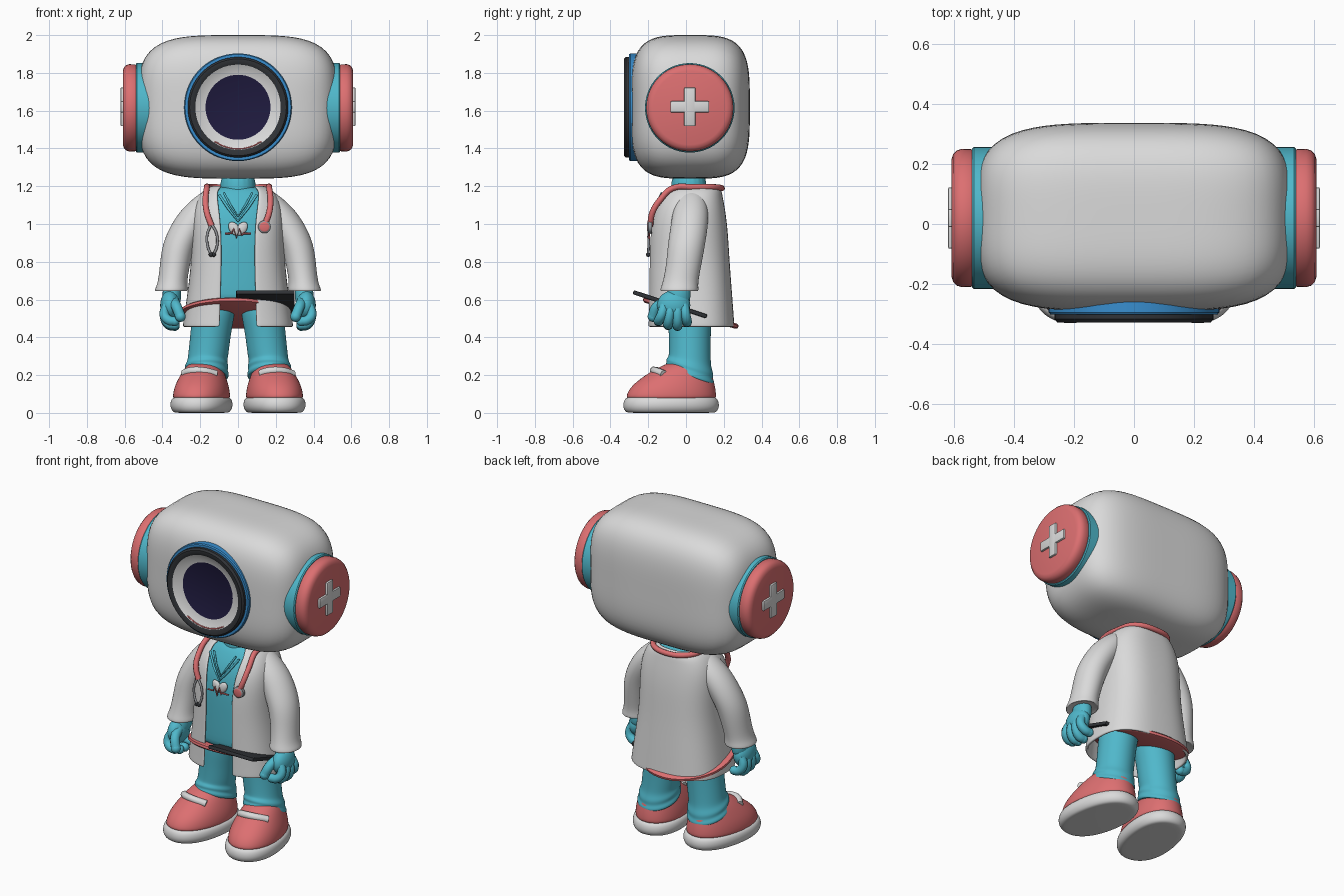
import bpy, bmesh, math
from mathutils import Matrix, Vector

if "Cube" in bpy.data.objects:
    bpy.data.objects.remove(bpy.data.objects["Cube"])

def mat(name, rgb):
    m = bpy.data.materials.new(name)
    m.diffuse_color = (*rgb, 1)
    m.use_nodes = True
    m.node_tree.nodes["Principled BSDF"].inputs["Base Color"].default_value = m.diffuse_color
    return m

WHITE = mat("white", (.70, .70, .70))
RED = mat("coral red", (.72, .16, .165))
TEAL = mat("teal", (.08, .48, .60))
DARK = mat("charcoal", (.03, .033, .038))
NAVY = mat("navy", (.014, .011, .05))
BLUE = mat("blue", (.04, .27, .62))
GREY = mat("grey", (.3, .31, .33))
SIDES = ((1, "left"), (-1, "right"))

def finish(name, bm, mats, subsurf=0, solid=0, angle=180, recalc=True):
    if recalc:
        bmesh.ops.recalc_face_normals(bm, faces=bm.faces[:])
    me = bpy.data.meshes.new(name)
    bm.to_mesh(me)
    bm.free()
    for m in mats:
        me.materials.append(m)
    ob = bpy.data.objects.new(name, me)
    bpy.context.collection.objects.link(ob)
    if solid:
        md = ob.modifiers.new("thickness", 'SOLIDIFY')
        md.thickness, md.offset = solid, 0
    if subsurf:
        md = ob.modifiers.new("smooth", 'SUBSURF')
        md.levels = md.render_levels = subsurf
    bpy.ops.object.select_all(action='DESELECT')
    bpy.context.view_layer.objects.active = ob
    ob.select_set(True)
    bpy.ops.object.shade_smooth_by_angle(angle=math.radians(angle))
    return ob

def loft(name, rings, m, n=2, seg=20, s=1, xf=None, gaps=None, solid=0, caps=True):
    """Skin horizontal rings (x, y, z, rx, ry, tilt); gaps leave the front open."""
    bm = bmesh.new()
    loops = []
    for i, (cx, cy, cz, rx, ry, *tilt) in enumerate(rings):
        t0 = math.asin((gaps[i] / rx) ** (n / 2)) if gaps else 0
        count = seg + 1 if gaps else seg
        loop = []
        for k in range(count):
            t = t0 + (2 * math.pi - 2 * t0) * k / seg
            sx, cs = math.sin(t), math.cos(t)
            x = rx * math.copysign(abs(sx) ** (2 / n), sx)
            y = -ry * math.copysign(abs(cs) ** (2 / n), cs)
            loop.append(bm.verts.new((s * (cx + x), cy + y, cz + (tilt[0] * y if tilt else 0))))
        loops.append(loop)
    for a, b in zip(loops, loops[1:]):
        for k in range(seg):
            j = (k + 1) % len(a)
            bm.faces.new((a[k], a[j], b[j], b[k]))
    if caps and not gaps:
        bm.faces.new(loops[0])
        bm.faces.new(loops[-1])
    if xf:
        bm.transform(xf)
    return finish(name, bm, [m], 2, solid)

def tube(name, pts, r, m, s=1, taper=1, mirror=False, sharp=False):
    if mirror:
        pts = pts + [(-x, y, z) for x, y, z in reversed(pts[:-1])]
    cu = bpy.data.curves.new(name, 'CURVE')
    cu.dimensions, cu.bevel_depth, cu.bevel_resolution = '3D', r, 3
    cu.use_fill_caps, cu.resolution_u = True, 5
    sp = cu.splines.new('BEZIER')
    sp.bezier_points.add(len(pts) - 1)
    for p, (x, y, z) in zip(sp.bezier_points, pts):
        p.co = (s * x, y, z)
        p.handle_left_type = p.handle_right_type = 'VECTOR' if sharp else 'AUTO'
    sp.bezier_points[-1].radius = taper
    tmp = bpy.data.objects.new(name, cu)
    bpy.context.collection.objects.link(tmp)
    dg = bpy.context.evaluated_depsgraph_get()
    bm = bmesh.new()
    bm.from_mesh(bpy.data.meshes.new_from_object(tmp.evaluated_get(dg)))
    bpy.data.objects.remove(tmp)
    return finish(name, bm, [m], angle=50)

def lathe(name, profile, mats, xf, seg=56):
    """Spin (radius, height, material index) about local z."""
    bm = bmesh.new()
    loops = [[bm.verts.new((r * math.cos(2 * math.pi * k / seg), r * math.sin(2 * math.pi * k / seg), h))
              for k in range(seg)] for r, h, _ in profile]
    for i, (a, b) in enumerate(zip(loops, loops[1:])):
        for k in range(seg):
            f = bm.faces.new((a[k], a[(k + 1) % seg], b[(k + 1) % seg], b[k]))
            f.material_index = profile[i][2]
    bm.faces.new(loops[-1]).material_index = profile[-1][2]
    bm.faces.new(loops[0]).material_index = profile[0][2]
    bm.transform(xf)
    return finish(name, bm, mats, angle=35)

def ball(name, loc, scale, m, rot=0):
    bm = bmesh.new()
    bmesh.ops.create_uvsphere(bm, u_segments=24, v_segments=16, radius=1)
    bm.transform(Matrix.Translation(loc) @ Matrix.Rotation(rot, 4, 'Y') @ Matrix.Diagonal((*scale, 1)))
    return finish(name, bm, [m])

def box(name, loc, size, m, rot=0, bevel=.006):
    bm = bmesh.new()
    bmesh.ops.create_cube(bm, size=1)
    bm.transform(Matrix.Diagonal((*size, 1)))
    bmesh.ops.bevel(bm, geom=bm.edges[:], offset=bevel, segments=2, affect='EDGES', profile=.5)
    bm.transform(Matrix.Translation(loc) @ Matrix.Rotation(rot, 4, 'X'))
    return finish(name, bm, [m], angle=35)

# Head: cube inflated into a rounded box
bm = bmesh.new()
bmesh.ops.create_cube(bm, size=2)
bmesh.ops.subdivide_edges(bm, edges=bm.edges[:], cuts=23, use_grid_fill=True)
for v in bm.verts:
    p = Vector([math.tan(c * math.pi / 4) for c in v.co])
    p /= sum(abs(c) ** 3.8 for c in p) ** (1 / 3.8)
    v.co = (p.x * .528, .023 + p.y * .315, 1.62 + p.z * .38)
finish("head", bm, [WHITE])

# Round eye: blue rim, dark ring, white recess, navy lens
lathe("eye", [(.285, .22, 0), (.285, .295, 0), (.28, .302, 0), (.266, .302, 1), (.266, .318, 1),
              (.256, .329, 1), (.238, .329, 1), (.226, .322, 2), (.172, .297, 3)],
      [BLUE, DARK, WHITE, NAVY], Matrix.Translation((0, 0, 1.618)) @ Matrix.Rotation(math.pi / 2, 4, 'X'))
tube("eye_lower_glint", [(.22 * math.sin(a), -.318, 1.618 - .22 * math.cos(a))
                         for a in (-.6, -.3, 0, .3, .6)], .004, RED)

# Ear pads with raised crosses
for s, side in SIDES:
    xf = Matrix.Translation((0, .02, 1.615)) @ Matrix.Rotation(s * math.pi / 2, 4, 'Y')
    lathe(side + "_ear_base", [(.237, .40, 0), (.237, .535, 0), (.232, .541, 0)], [TEAL], xf)
    lathe(side + "_ear_pad", [(.222, .53, 0), (.23, .545, 0), (.231, .575, 0), (.226, .592, 0), (.214, .604, 0),
                              (.195, .61, 0)], [RED], xf)
    box(side + "_ear_cross_upright", (s * .61, .02, 1.62), (.024, .06, .205), WHITE)
    box(side + "_ear_cross_bar", (s * .6098, .02, 1.62), (.024, .205, .06), WHITE)

# Neck, shirt and open coat
loft("neck", [(0, .015, 1.08, .1, .1), (0, .015, 1.15, .095, .095), (0, .015, 1.3, .095, .095)], TEAL)
body = [(0, .025, .455, .285, .225), (0, .025, .47, .284, .223), (0, .022, .6, .265, .217),
        (0, .015, .8, .238, .208), (0, .012, .97, .24, .202), (0, .017, 1.08, .232, .182),
        (0, .03, 1.15, .20, .155), (0, .04, 1.185, .165, .14), (0, .04, 1.2, .115, .11)]
loft("coat", body, WHITE, n=2.7, seg=32, gaps=[.095, .095, .092, .085, .088, .1, .11, .105, .085], solid=.016)
loft("shirt", [(x, y, z, rx - .022, ry - .018) for x, y, z, rx, ry in
               [(0, .022, .585, .25, .205)] + body[2:]], TEAL, n=2.7, seg=32)

# Shirt neckline and coat edging
tube("neckline_outer", [(.1, -.132, 1.155), (.05, -.165, 1.08), (0, -.182, 1.015)], .007, TEAL, mirror=True, sharp=True)
tube("neckline_inner", [(.075, -.128, 1.165), (.04, -.158, 1.1), (0, -.172, 1.04)], .006, TEAL, mirror=True, sharp=True)

# Heart badge with pulse line
for s, side in SIDES:
    ball(side + "_heart_half", (s * .02, -.178, .975), (.026, .014, .04), WHITE, s * .6)
pulse = [(-.07, .95), (-.035, .95), (-.022, .975), (-.008, .925), (.008, .975), (.02, .94), (.03, .95), (.07, .95)]
tube("pulse_line", [(x, -.195, z) for x, z in pulse], .005, RED, sharp=True)

# Stethoscope
tube("stethoscope_tube", [(.14, -.19, .99), (.165, -.178, 1.06), (.172, -.135, 1.13), (.165, -.07, 1.19),
                          (.16, .04, 1.195), (.12, .15, 1.195), (0, .19, 1.19)], .016, RED, mirror=True)
xf = Matrix.Translation((.14, -.18, .985)) @ Matrix.Rotation(math.pi / 2, 4, 'X')
lathe("stethoscope_disc", [(.034, 0, 0), (.034, .018, 0), (.026, .024, 1), (.02, .026, 1)], [GREY, RED], xf, 24)
for dx in (-.024, .024):
    tube("stethoscope_prong", [(-.14, -.195, 1.0), (-.138 + dx, -.198, .95), (-.136 + dx, -.198, .88),
                               (-.136 + dx * .3, -.2, .84)], .007, GREY)
    ball("stethoscope_earpiece", (-.136 + dx * .3, -.2, .838), (.012, .012, .012), DARK)

# Tilted round tray at the hips, and a tablet
xf = Matrix.Translation((-.03, .025, .528)) @ Matrix.Rotation(-.28, 4, 'X') @ Matrix.Diagonal((1.07, 1, 1, 1))
lathe("hip_tray", [(.25, -.014, 0), (.262, -.007, 0), (.262, .007, 0), (.25, .014, 0)], [RED], xf)
box("tablet", (.145, -.085, .575), (.31, .41, .022), DARK, -.32)

# Sleeves, hands, legs and shoes
for s, side in SIDES:
    loft(side + "_sleeve", [(.35, -.035, .655, .068, .08), (.353, -.035, .64, .086, .1), (.352, -.035, .655, .09, .103),
                            (.347, -.03, .69, .077, .094), (.335, -.012, .78, .08, .094), (.315, .002, .89, .088, .1),
                            (.26, .018, .99, .1, .1), (.2, .025, 1.08, .1, .095), (.15, .03, 1.15, .07, .07),
                            (.13, .03, 1.18, .04, .045)], WHITE, s=s)
    loft(side + "_wrist", [(.35, -.05, .56, .045, .07), (.35, -.04, .62, .05, .065), (.35, -.035, .68, .05, .06)],
         TEAL, s=s)
    ball(side + "_palm", (s * .36, -.065, .57), (.052, .088, .078), TEAL)
    for i, (y0, y1, z1) in enumerate([(-.115, -.145, .475), (-.08, -.095, .455), (-.045, -.045, .45), (-.01, .005, .47)]):
        pts = [(.375, y0, .57), (.39, (y0 + y1) / 2, .52), (.365, y1, z1 + .015), (.335, y1, z1 + .01)]
        tube(f"{side}_finger_{i + 1}", pts, .026, TEAL, s)
        ball(f"{side}_fingertip_{i + 1}", (s * .335, y1, z1 + .01), (.026, .026, .026), TEAL)
    tube(side + "_thumb", [(.34, -.10, .59), (.325, -.155, .56), (.305, -.175, .51)], .028, TEAL, s)
    ball(side + "_thumb_tip", (s * .305, -.175, .51), (.028, .028, .028), TEAL)

    # Trouser leg with folded hem
    loft(side + "_leg", [(.165, .02, .2, .10, .10, -.3), (.17, .02, .185, .118, .125, -.35),
                         (.17, .02, .205, .126, .135, -.35), (.168, .02, .225, .112, .122, -.35),
                         (.167, .02, .245, .12, .128, -.3), (.164, .02, .27, .106, .114, -.25),
                         (.158, .02, .30, .108, .112, -.1), (.145, .02, .42, .108, .112),
                         (.13, .02, .52, .115, .118), (.12, .02, .62, .11, .11)], TEAL, s=s)

    # Shoe turned slightly outward
    turn = Matrix.Translation((s * .18, .0, 0)) @ Matrix.Rotation(s * .17, 4, 'Z')
    loft(side + "_sole", [(0, -.08, 0, .125, .22), (0, -.08, .002, .145, .245), (0, -.08, .03, .163, .261),
                          (0, -.08, .065, .16, .256), (0, -.08, .085, .145, .24), (0, -.08, .085, .1, .2)],
         WHITE, n=2.25, xf=turn)
    loft(side + "_shoe", [(0, -.08, .06, .145, .24), (0, -.08, .09, .15, .245), (0, -.07, .14, .142, .228),
                          (0, -.045, .19, .122, .19), (0, -.015, .235, .1, .145), (0, .01, .268, .075, .1),
                          (0, .02, .27, .04, .05)], RED, n=2.15, xf=turn)
    strap = [turn @ Vector(p) for p in [(-.085, -.135, .208), (-.04, -.165, .222), (.02, -.168, .222), (.09, -.135, .205)]]
    tube(side + "_shoe_strap", [tuple(p) for p in strap], .021, WHITE)
